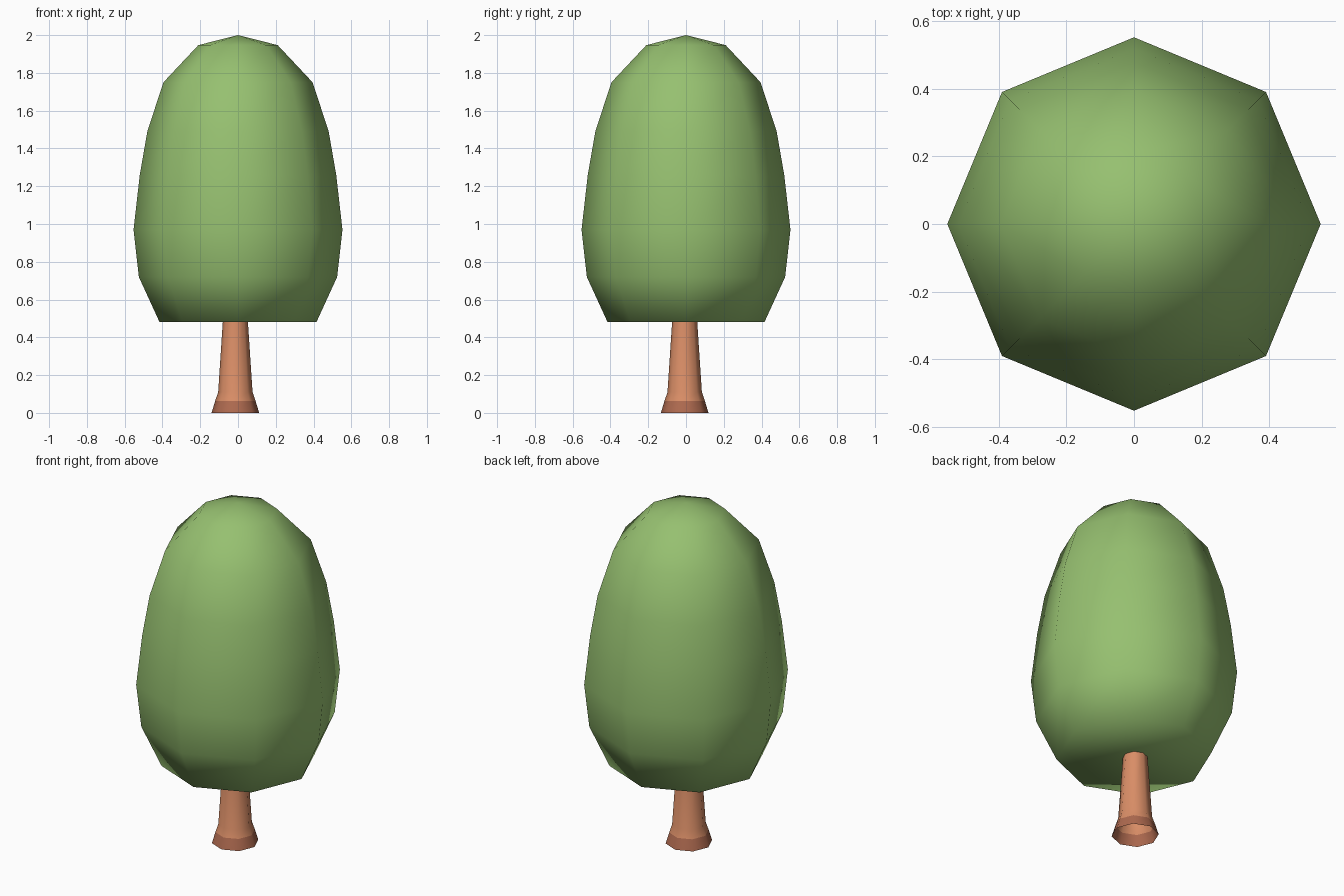
import bpy, bmesh, math

if "Cube" in bpy.data.objects:
    bpy.data.objects.remove(bpy.data.objects["Cube"])

SIDES = 8


def material(name, rgb):
    m = bpy.data.materials.new(name)
    m.diffuse_color = (*rgb, 1)
    m.use_nodes = True
    m.node_tree.nodes["Principled BSDF"].inputs["Base Color"].default_value = m.diffuse_color
    return m


def lathe(name, profile, centre, mats, apex=None, close_bottom=False, rule=None):
    """Eight-sided turned shape from (radius, z) pairs, listed bottom to top."""
    bm = bmesh.new()
    rings = []
    for r, z in profile:
        rings.append([bm.verts.new((centre[0] + r * math.cos(2 * math.pi * i / SIDES),
                                    centre[1] + r * math.sin(2 * math.pi * i / SIDES), z))
                      for i in range(SIDES)])
    for a, b in zip(rings, rings[1:]):
        for i in range(SIDES):
            j = (i + 1) % SIDES
            bm.faces.new((a[i], a[j], b[j], b[i]))
    if apex is not None:
        tip = bm.verts.new((centre[0], centre[1], apex))
        for i in range(SIDES):
            bm.faces.new((rings[-1][i], rings[-1][(i + 1) % SIDES], tip))
    if close_bottom:
        bm.faces.new(rings[0][::-1])
    for f in bm.faces:
        f.smooth = True
        if rule:
            f.material_index = rule(f.calc_center_median().z)
    me = bpy.data.meshes.new(name)
    bm.to_mesh(me)
    bm.free()
    for m in mats:
        me.materials.append(m)
    ob = bpy.data.objects.new(name, me)
    bpy.context.collection.objects.link(ob)
    return ob


leaf = material("leaf green", (0.305, 0.527, 0.162))
bark = material("bark orange", (0.70, 0.27, 0.135))
bark_dark = material("dark bark", (0.42, 0.142, 0.078))

# Crown: egg-shaped, flat underneath, pointed cap
lathe("crown",
      [(0.415, 0.48), (0.525, 0.72), (0.553, 0.97), (0.52, 1.26),
       (0.48, 1.49), (0.395, 1.75), (0.21, 1.947)],
      (0, 0), [leaf], apex=2.0, close_bottom=True)

# Trunk: flared foot with a darker band, open at the bottom
lathe("trunk",
      [(0.126, 0), (0.107, 0.063), (0.091, 0.11), (0.064, 0.52)],
      (-0.014, -0.007), [bark, bark_dark], rule=lambda z: 1 if z < 0.06 else 0)
